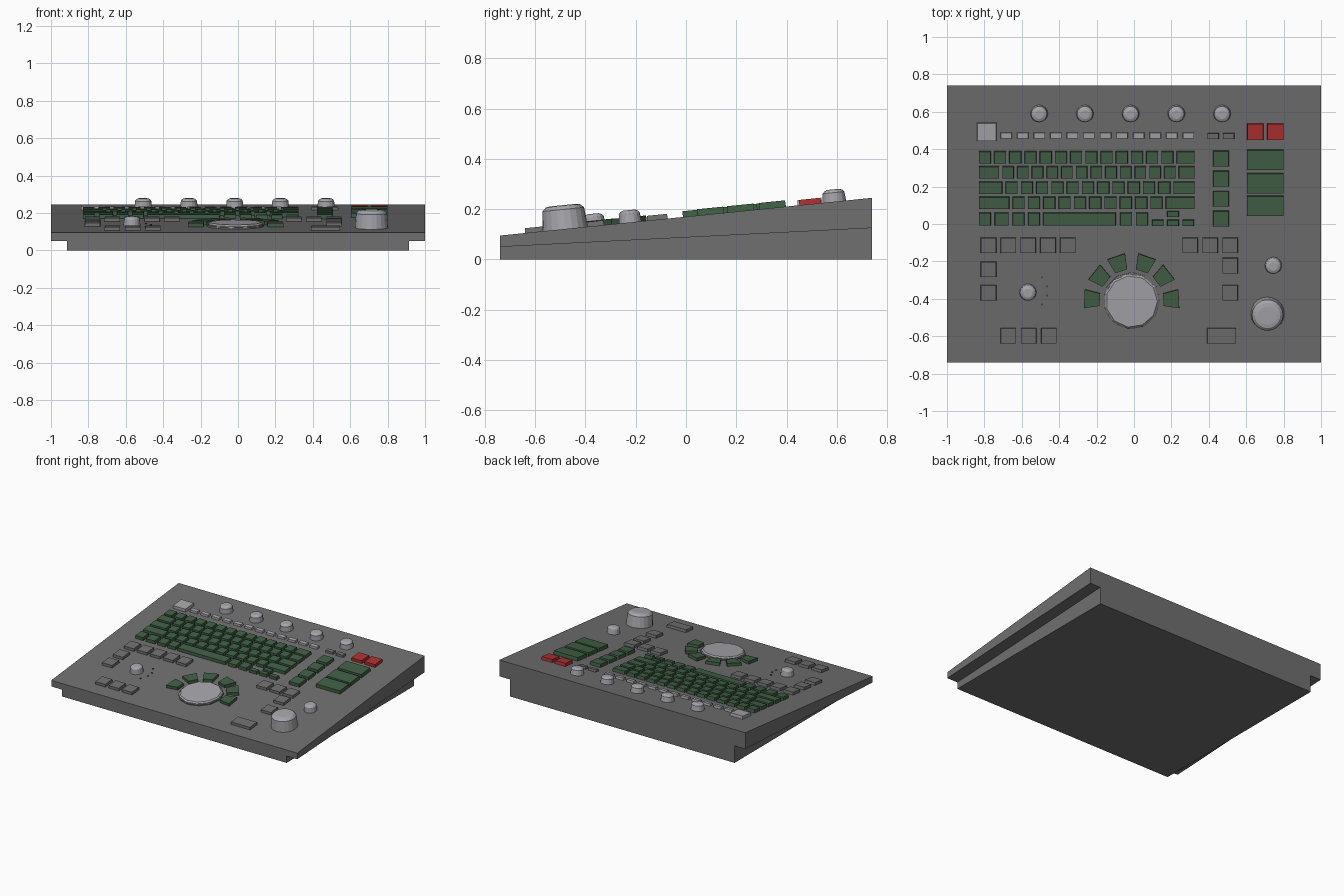
import bpy, bmesh, math
from mathutils import Matrix, Vector

if "Cube" in bpy.data.objects:
    bpy.data.objects.remove(bpy.data.objects["Cube"])


def mat(name, c):
    m = bpy.data.materials.new(name)
    m.diffuse_color = (*c, 1)
    m.use_nodes = True
    m.node_tree.nodes["Principled BSDF"].inputs["Base Color"].default_value = m.diffuse_color
    return m


BODY = mat("body grey", (0.16, 0.16, 0.16))
LIGHT = mat("light grey", (0.38, 0.38, 0.41))
GREEN = mat("key green", (0.052, 0.115, 0.060))
RED = mat("key red", (0.42, 0.03, 0.03))
DARK = mat("dark grey", (0.06, 0.06, 0.06))

# Sloped top panel frame: plan coordinates (x, y) plus height above the panel
SLOPE = math.atan2(0.15, 1.48)
TILT = Matrix.Translation((0, 0, 0.17)) @ Matrix.Rotation(SLOPE, 4, 'X')


def on_panel(x, y, h):
    return TILT @ Vector((x, y / math.cos(SLOPE), h))


def finish(bm, name, m):
    bmesh.ops.recalc_face_normals(bm, faces=bm.faces)
    me = bpy.data.meshes.new(name)
    bm.to_mesh(me)
    bm.free()
    me.materials.append(m)
    ob = bpy.data.objects.new(name, me)
    bpy.context.collection.objects.link(ob)
    return ob


def loft(bm, rings):
    """Skin a stack of equal-length rings of points and cap both ends."""
    vs = [[bm.verts.new(p) for p in r] for r in rings]
    n = len(vs[0])
    for a, b in zip(vs, vs[1:]):
        for i in range(n):
            bm.faces.new((a[i], a[(i + 1) % n], b[(i + 1) % n], b[i]))
    bm.faces.new(vs[0])
    bm.faces.new(vs[-1])


def wedge(name, half_x, front, back):
    bm = bmesh.new()
    prof = [(-0.74, front[0]), (0.74, back[0]), (0.74, back[1]), (-0.74, front[1])]
    loft(bm, [[(s * half_x, y, z) for y, z in prof] for s in (-1, 1)])
    return finish(bm, name, BODY)


def keys(name, m, rects, h=0.02):
    """Keycaps from (x0, x1, y0, y1) rectangles."""
    bm = bmesh.new()
    t = 0.002
    for x0, x1, y0, y1 in rects:
        loft(bm, [[on_panel(x, y, z) for x, y in
                   ((x0 + d, y0 + d), (x1 - d, y0 + d), (x1 - d, y1 - d), (x0 + d, y1 - d))]
                  for z, d in ((-0.004, 0), (h, t))])
    return finish(bm, name, m)


def turned(name, m, x, y, prof, n=16):
    """Round part from a (radius, height) profile."""
    bm = bmesh.new()
    loft(bm, [[on_panel(x + r * math.cos(2 * math.pi * i / n),
                        y + r * math.sin(2 * math.pi * i / n), z) for i in range(n)]
              for r, z in prof])
    return finish(bm, name, m)


def squares(xs, y, w=0.084):
    return [(x, x + w, y - w, y) for x in xs]


# Case: overhanging upper shell and narrower base
wedge("upper_shell", 1.0, (0.05, 0.095), (0.125, 0.245))
wedge("base", 0.913, (0.0, 0.051), (0.0, 0.126))

# Main keyboard: key widths in units, stretched to the row width
rows = [
    (0.39, [1] * 13 + [1.4]),
    (0.31, [1.6] + [1] * 12 + [1.3]),
    (0.228, [1.75] + [1] * 11 + [1.6]),
    (0.147, [2.2] + [1] * 10 + [2.1]),
]
rects = []
for top, ws in rows:
    x, unit = -0.83, 1.171 / sum(ws)
    for w in ws:
        rects.append((x, x + w * unit - 0.016, top - 0.066, top))
        x += w * unit
for x0, x1 in ((-0.83, -0.765), (-0.745, -0.67), (-0.65, -0.585), (-0.567, -0.503),
               (-0.487, -0.097), (-0.075, -0.01), (0.01, 0.075)):
    rects.append((x0, x1, -0.008, 0.062))
keys("main_keys", GREEN, rects, 0.023)

# Arrow keys
arrows = [(x, x + 0.063, -0.01, 0.024) for x in (0.096, 0.177, 0.258)]
keys("arrow_keys", GREEN, arrows + [(0.177, 0.24, 0.037, 0.07)], 0.021)

# Side column and large pad keys
keys("column_keys", GREEN, [(0.422, 0.508, y - 0.085, y) for y in (0.392, 0.285, 0.178, 0.072)], 0.023)
keys("large_keys", GREEN, [(0.603, 0.80, y - 0.108, y) for y in (0.398, 0.272, 0.152)], 0.025)
keys("red_keys", RED, squares((0.605, 0.712), 0.538, 0.088), 0.021)

# Function row
keys("square_key", LIGHT, [(-0.84, -0.735, 0.443, 0.542)], 0.021)
keys("function_keys", LIGHT, [(-0.714 + i * 0.0885, -0.652 + i * 0.0885, 0.458, 0.49)
                              for i in range(12)], 0.016)
keys("small_grey_keys", BODY, [(x, x + 0.062, 0.455, 0.487) for x in (0.392, 0.475)], 0.016)

# Grey control keys around the trackball
keys("left_control_keys", BODY,
     squares([-0.82 + i * 0.106 for i in range(5)], -0.072)
     + squares([-0.82], -0.2) + squares([-0.82], -0.325), 0.019)
keys("right_control_keys", BODY,
     squares([0.258, 0.365, 0.472], -0.072)
     + squares([0.472], -0.18) + squares([0.472], -0.325), 0.019)
keys("lower_control_keys", BODY, squares([-0.714, -0.605, -0.497], -0.555)
     + [(0.39, 0.547, -0.64, -0.555)], 0.019)

# Trackball cap with rim
CX, CY = -0.013, -0.412
turned("trackball_rim", BODY, CX, CY + 0.002, [(0.152, -0.002), (0.152, 0.008), (0.144, 0.012)], 12)
turned("trackball", LIGHT, CX, CY, [(0.147, 0.0), (0.147, 0.014), (0.138, 0.022)], 11)

# Tapered keys fanned around the trackball
bm = bmesh.new()
for deg in (3, 38, 71, 109, 142, 177):
    a = math.radians(deg)
    c, s = math.cos(a), math.sin(a)
    quad = [(0.17, -0.033), (0.253, -0.05), (0.253, 0.05), (0.17, 0.033)]
    loft(bm, [[on_panel(CX + r * c - t * s, CY + r * s + t * c, z) for r, t in quad]
              for z in (-0.004, 0.021)])
finish(bm, "fan_keys", GREEN)

# Knobs
small = [(0.047, -0.004), (0.043, 0.036), (0.036, 0.044), (0.024, 0.049)]
for i in range(5):
    turned(f"top_knob_{i + 1}", LIGHT, -0.507 + i * 0.2445, 0.59, small)
turned("left_knob", LIGHT, -0.567, -0.365, [(r * 0.97, z) for r, z in small])
turned("right_knob", LIGHT, 0.745, -0.222, [(r * 0.97, z) for r, z in small])
turned("large_knob", LIGHT, 0.714, -0.48,
       [(0.09, -0.004), (0.083, 0.078), (0.068, 0.092), (0.05, 0.095)], 20)

# Indicator dots beside the left knob
for i, (x, y) in enumerate(((-0.492, -0.285), (-0.465, -0.333), (-0.465, -0.382), (-0.492, -0.43))):
    turned(f"indicator_{i + 1}", DARK, x, y, [(0.006, -0.001), (0.006, 0.004)], 8)
